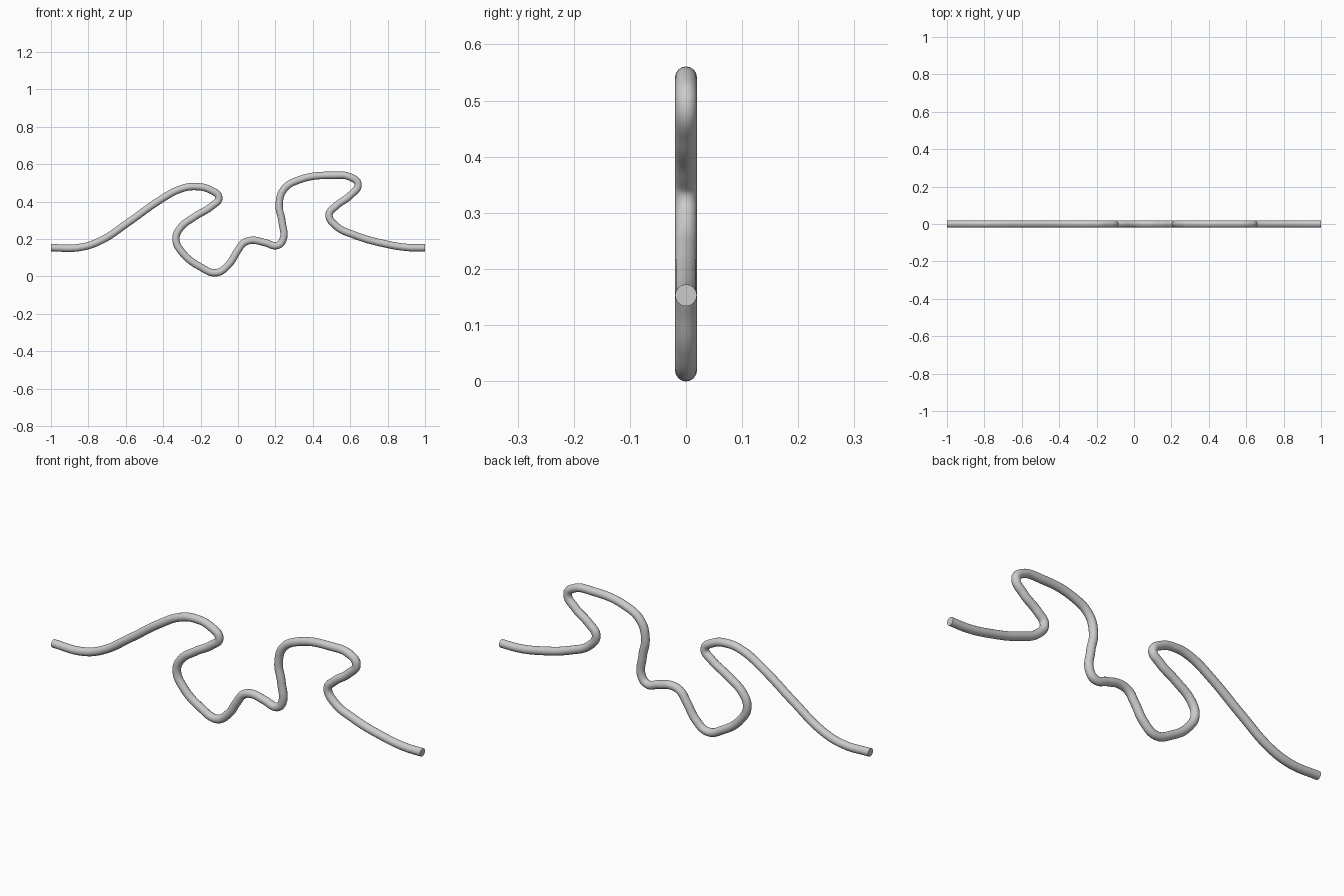
import bpy

if "Cube" in bpy.data.objects:
    bpy.data.objects.remove(bpy.data.objects["Cube"])

RADIUS = 0.0195

# centre line of the bent rod, as (x, z)
path = [
    (-1, .153), (-.85, .154), (-.74, .188), (-.58, .293), (-.417, .408),
    (-.31, .466), (-.23, .48), (-.145, .461), (-.102, .42), (-.14, .376),
    (-.23, .32), (-.31, .257), (-.332, .198), (-.30, .13), (-.2, .05),
    (-.115, .0195), (-.053, .06), (-.003, .135), (.03, .178), (.075, .193),
    (.145, .18), (.21, .165), (.24, .195), (.235, .295), (.22, .385),
    (.245, .465), (.33, .517), (.508, .5405), (.605, .529), (.642, .492),
    (.60, .433), (.524, .376), (.487, .33), (.52, .273), (.625, .22),
    (.786, .174), (.9, .155), (1, .153),
]

# round rod swept along the path, with flat end caps
curve = bpy.data.curves.new("bent_rod_path", 'CURVE')
curve.dimensions = '3D'
curve.bevel_depth = RADIUS
curve.bevel_resolution = 6
curve.resolution_u = 8
curve.use_fill_caps = True
spline = curve.splines.new('BEZIER')
spline.bezier_points.add(len(path) - 1)
for point, (x, z) in zip(spline.bezier_points, path):
    point.co = (x, 0, z)
    point.handle_left_type = point.handle_right_type = 'AUTO'

rod = bpy.data.objects.new("bent_rod", curve)
bpy.context.collection.objects.link(rod)

# turn into a mesh, smooth along the rod and sharp at the caps
bpy.context.view_layer.objects.active = rod
rod.select_set(True)
bpy.ops.object.convert(target='MESH')
bpy.ops.object.shade_smooth_by_angle()
